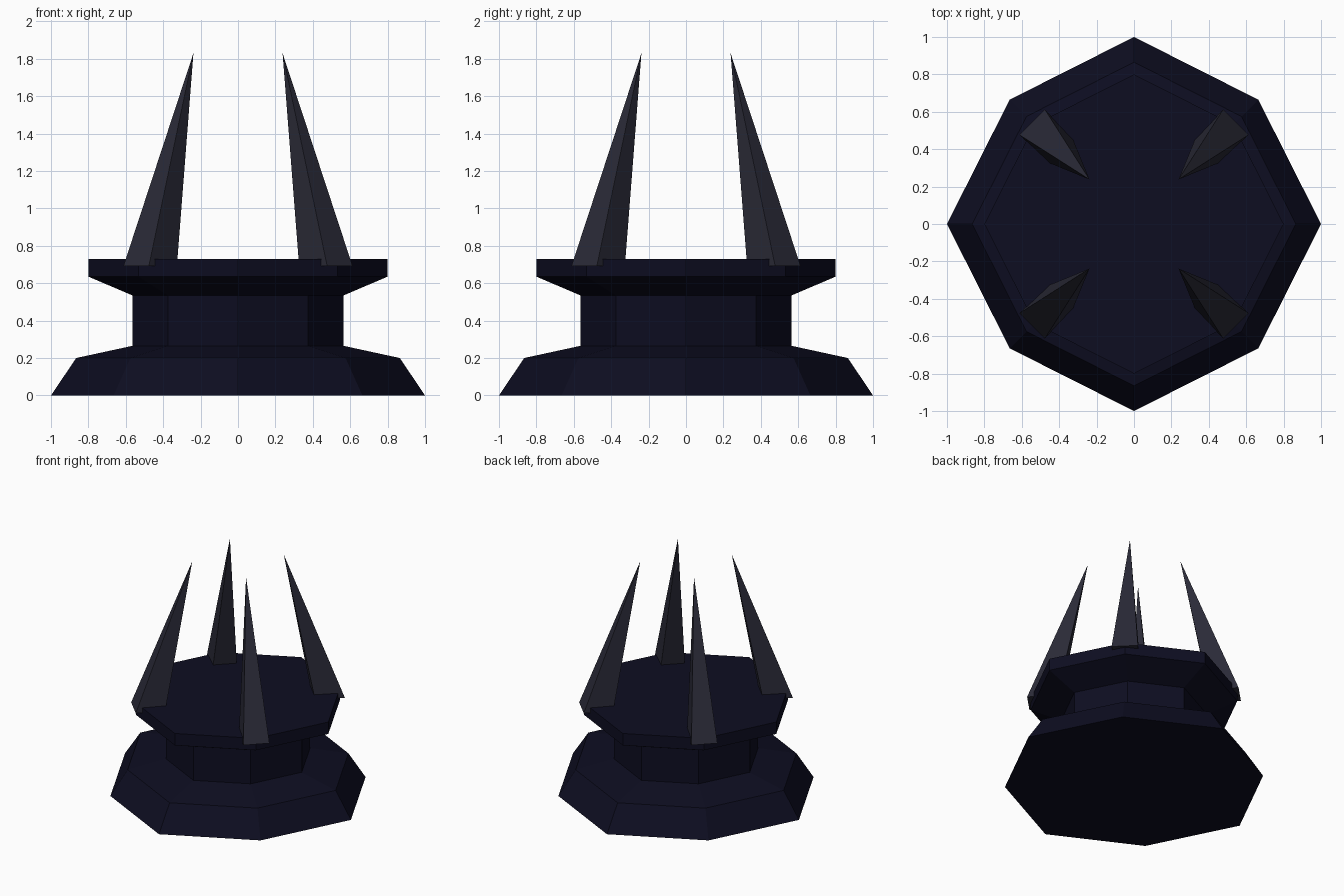
import bpy
import bmesh
from math import sin, cos, pi
from mathutils import Matrix

cube = bpy.data.objects.get("Cube")
if cube:
    bpy.data.objects.remove(cube, do_unlink=True)


def make_material(name, rgb):
    mat = bpy.data.materials.new(name)
    mat.use_nodes = True
    mat.diffuse_color = (*rgb, 1)
    mat.node_tree.nodes["Principled BSDF"].inputs["Base Color"].default_value = (*rgb, 1)
    return mat


def make_object(name, bm, mat):
    bmesh.ops.recalc_face_normals(bm, faces=bm.faces)
    mesh = bpy.data.meshes.new(name)
    bm.to_mesh(mesh)
    bm.free()
    mesh.materials.append(mat)
    obj = bpy.data.objects.new(name, mesh)
    bpy.context.collection.objects.link(obj)
    return obj


def octagon_stack(name, profile, mat):
    """Stack of eight-sided rings from (radius, height) pairs, diagonals slightly pulled in."""
    bm = bmesh.new()
    rings = []
    for r, z in profile:
        ring = []
        for i in range(8):
            k = r * (0.94 if i % 2 else 1)
            ring.append(bm.verts.new((k * cos(i * pi / 4), k * sin(i * pi / 4), z)))
        rings.append(ring)
    for low, high in zip(rings, rings[1:]):
        for i in range(8):
            j = (i + 1) % 8
            bm.faces.new((low[i], low[j], high[j], high[i]))
    bm.faces.new(rings[0])
    bm.faces.new(rings[-1])
    return make_object(name, bm, mat)


def spike(name, angle, mat):
    """Four-sided spike leaning in towards the centre, standing on the plate rim."""
    bm = bmesh.new()
    base = [bm.verts.new(p) for p in
            ((0.77, -0.096, 0.692), (0.77, 0.096, 0.692),
             (0.552, 0.09, 0.692), (0.552, -0.09, 0.692))]
    tip = bm.verts.new((0.337, 0, 1.83))
    bm.faces.new(base)
    for i in range(4):
        bm.faces.new((base[i], base[(i + 1) % 4], tip))
    bmesh.ops.transform(bm, matrix=Matrix.Rotation(angle, 4, 'Z'), verts=bm.verts)
    return make_object(name, bm, mat)


stone = make_material("dark navy stone", (0.004, 0.004, 0.015))
metal = make_material("dark grey metal", (0.023, 0.023, 0.038))

# Pedestal: sloped foot, narrow column, flared top plate
octagon_stack("pedestal", [(1.0, 0), (0.865, 0.2), (0.565, 0.265),
                           (0.565, 0.535), (0.8, 0.635), (0.8, 0.73)], stone)

# Spikes on the four diagonals
for i, side in enumerate(("back_left", "back_right", "front_right", "front_left")):
    spike(side + "_spike", pi / 4 + i * pi / 2, metal)
